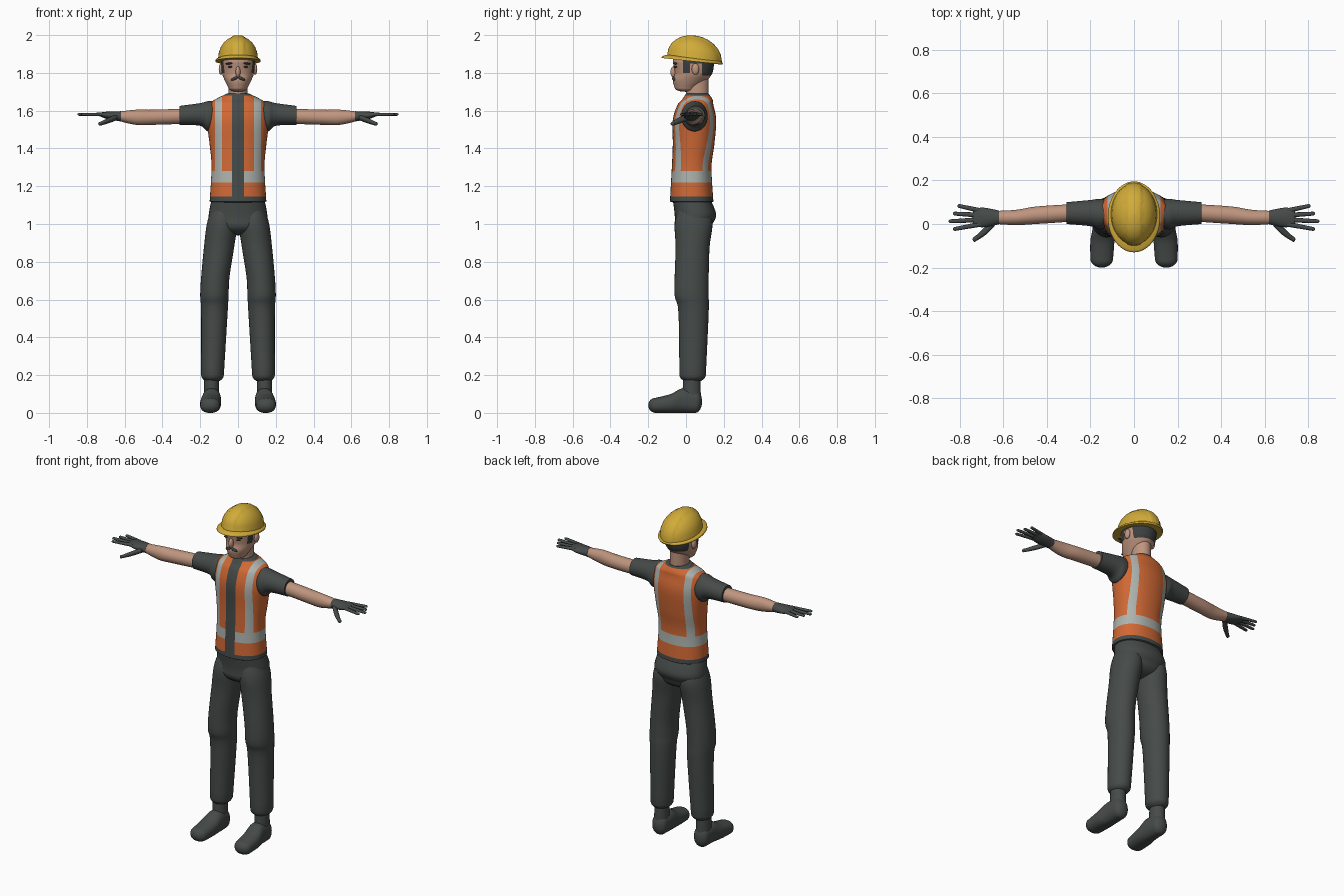
import bpy, bmesh, math
from mathutils import Vector, Matrix

cube = bpy.data.objects.get("Cube")
if cube:
    bpy.data.objects.remove(cube, do_unlink=True)


def material(name, red, green, blue):
    mat = bpy.data.materials.new(name)
    mat.use_nodes = True
    colour = (red, green, blue, 1)
    mat.diffuse_color = colour
    mat.node_tree.nodes["Principled BSDF"].inputs["Base Color"].default_value = colour
    return mat


YELLOW = material("helmet yellow", .64, .41, .04)
ORANGE = material("vest orange", .64, .14, .035)
SILVER = material("reflective grey", .42, .45, .42)
CLOTH = material("charcoal cloth", .06, .07, .065)
SKIN = material("skin", .52, .3, .21)
HAIR = material("dark hair", .045, .05, .05)
made = []


def finish(name, bm, mats, rule=None):
    """Turn the bmesh into an object and colour its faces by the rule."""
    bmesh.ops.recalc_face_normals(bm, faces=bm.faces[:])
    if rule:
        for face in bm.faces:
            face.material_index = rule(face.calc_center_median())
    mesh = bpy.data.meshes.new(name)
    bm.to_mesh(mesh)
    bm.free()
    for mat in mats:
        mesh.materials.append(mat)
    ob = bpy.data.objects.new(name, mesh)
    bpy.context.collection.objects.link(ob)
    made.append(ob)


def smooth_rows(rows, steps=5):
    """Catmull-Rom interpolation of the cross-section rows."""
    last = len(rows) - 1
    out = []
    for i in range(last):
        before, start, end, after = (rows[max(0, min(last, i + k))] for k in (-1, 0, 1, 2))
        for step in range(steps):
            t = step / steps
            bend_in = (end - before) / 2
            bend_out = (after - start) / 2
            delta = end - start
            curve = (bend_in + bend_out - 2 * delta) * t + 3 * delta - 2 * bend_in - bend_out
            out.append(start + bend_in * t + curve * t * t)
    return out + [rows[last]]


def rounded_end(row, reach, steps=6):
    """Rows that close an end with a quarter ellipse."""
    out = []
    for step in range(1, steps + 1):
        angle = math.pi / 2 * step / steps
        new = row.copy()
        new[0] += reach * math.sin(angle)
        new[3] *= math.cos(angle)
        new[4] *= math.cos(angle)
        out.append(new)
    return out


def loft(name, axis, rows, mats, side=1, seg=32, power=2.0, ends=(0, 0),
         cuts=(), rule=None, shape=None):
    """Rows: position on axis, centre (two values, or one if x is zero), two radii."""
    rows = [Vector(r if len(r) == 5 else (r[0], 0, *r[1:])) for r in rows]
    heading = math.copysign(1, rows[-1][0] - rows[0][0])
    rows = smooth_rows(rows)
    if ends[0]:
        rows = rounded_end(rows[0], -heading * ends[0])[::-1] + rows
    if ends[1]:
        rows += rounded_end(rows[-1], heading * ends[1])
    bm = bmesh.new()
    rings = []
    for along, a, b, radius_a, radius_b in rows:
        ring = []
        for k in range(seg):
            angle = math.tau * k / seg
            c, s = math.cos(angle), math.sin(angle)
            u = a + max(radius_a, .001) * math.copysign(abs(c) ** (2 / power), c)
            v = b + max(radius_b, .001) * math.copysign(abs(s) ** (2 / power), s)
            x, y, z = {"x": (along, u, v), "y": (u, along, v), "z": (u, v, along)}[axis]
            ring.append(bm.verts.new((x * side, y, max(z, 0))))
        rings.append(ring)
    for low, high in zip(rings, rings[1:]):
        for k in range(seg):
            bm.faces.new((low[k - 1], low[k], high[k], high[k - 1]))
    bm.faces.new(rings[0])
    bm.faces.new(rings[-1])
    for direction, position in cuts:
        normal = Vector([direction == c for c in "xyz"])
        bmesh.ops.bisect_plane(bm, geom=bm.verts[:] + bm.edges[:] + bm.faces[:],
                               plane_co=normal * position, plane_no=normal)
    if shape:
        for vert in bm.verts:
            vert.co = shape(vert.co)
    finish(name, bm, mats, rule)


def blob(name, loc, size, mat, turn=0):
    bm = bmesh.new()
    bmesh.ops.create_uvsphere(bm, u_segments=16, v_segments=10, radius=1)
    bm.transform(Matrix.Translation(loc) @ Matrix.Rotation(turn, 4, "Y") @ Matrix.Diagonal((*size, 1)))
    finish(name, bm, [mat])


# Torso: shirt and vest with reflective stripes
HEM, BELT_LOW, BELT_TOP, COLLAR = 1.145, 1.22, 1.28, 1.68
OPENING, STRIPE_IN, STRIPE_OUT, SIDE_SEAM = .032, .085, .122, .03


def vest_rule(c):
    if not HEM < c.z < COLLAR or (abs(c.x) < OPENING and c.y < SIDE_SEAM):
        return 0
    on_belt = BELT_LOW < c.z < BELT_TOP
    on_stripe = c.z > BELT_TOP and STRIPE_IN < abs(c.x) < STRIPE_OUT
    return 2 if on_belt or on_stripe else 1


vest_cuts = [("z", level) for level in (HEM, BELT_LOW, BELT_TOP, COLLAR)] + [("y", SIDE_SEAM)]
for edge in (OPENING, STRIPE_IN, STRIPE_OUT):
    vest_cuts += [("x", edge), ("x", -edge)]
loft("vest_torso", "z", [
    (1.12, .03, .15, .115), (1.3, .03, .14, .105), (1.42, .04, .15, .11), (1.55, .045, .165, .115),
    (1.63, .05, .155, .095), (1.66, .06, .12, .08), (1.69, .06, .06, .06)],
    [CLOTH, ORANGE, SILVER], seg=48, power=2.2, ends=(.01, 0), cuts=vest_cuts, rule=vest_rule)

# Seat of the trousers
loft("trouser_hips", "z", [(1.13, .03, .14, .1), (1.05, .05, .155, .11), (1, .04, .15, .1)],
     [CLOTH], power=2.2, ends=(0, .06))

# Head with painted hair, then neck and nose
NAPE, BURN_FRONT, BURN_BACK = .085, -.015, .02
HAIR_LOW, BURN_LOW, HAIRLINE = 1.785, 1.8, 1.85


def hair_rule(c):
    back = c.y > NAPE and c.z > HAIR_LOW
    sideburn = BURN_FRONT < c.y < BURN_BACK and c.z > BURN_LOW and abs(c.x) > OPENING
    return int(back or sideburn or (c.y > BURN_BACK and c.z > HAIRLINE))


loft("head", "z", [(1.72, 0, .05, .06), (1.76, .02, .07, .09), (1.8, .04, .085, .1), (1.86, .04, .09, .11)],
     [SKIN, HAIR], seg=40, ends=(.02, .06), rule=hair_rule,
     cuts=[("y", p) for p in (NAPE, BURN_FRONT, BURN_BACK)]
     + [("z", p) for p in (HAIR_LOW, BURN_LOW, HAIRLINE)])
loft("neck", "z", [(1.66, .06, .05, .06), (1.8, .06, .05, .06)], [SKIN])
blob("nose", (0, -.065, 1.805), (.013, .018, .03), SKIN)

# Hard hat: tilted dome with a raised centre band, and a brim
BAND = .03


def tilt(co):
    return Vector((co.x, co.y, co.z - (co.y - .04) / 9))


def band(co):
    if abs(co.x) < BAND * 1.1:
        middle = Vector((0, .04, 1.86))
        raised = middle + (co - middle) * 1.03
        co = Vector((co.x, raised.y, raised.z))
    return tilt(co)


band_cuts = [("x", s * BAND * wide) for s in (-1, 1) for wide in (1, 1.3)]
loft("helmet_dome", "z", [(1.86, .04, .11, .145), (1.88, .045, .105, .14)], [YELLOW],
     seg=48, ends=(0, .115), cuts=band_cuts, shape=band)
loft("helmet_brim", "z", [(1.86, .03, .12, .16), (1.87, .035, .118, .16), (1.88, .04, .1, .14)],
     [YELLOW], seg=48, shape=tilt)

# Paired parts, from the face down to the boots
for label, s in (("left", 1), ("right", -1)):
    def pair(name, axis, rows, mat=CLOTH, **options):
        loft(label + "_" + name, axis, rows, [mat], side=s, **options)

    blob(label + "_ear", (s * .09, .05, 1.82), (.012, .02, .03), SKIN)
    blob(label + "_eyebrow", (s * .045, -.056, 1.85), (.022, .01, .005), HAIR, s * .1)
    blob(label + "_eye", (s * .042, -.056, 1.832), (.012, .01, .005), HAIR)
    blob(label + "_moustache", (s * .017, -.062, 1.77), (.022, .012, .008), HAIR, s * .4)

    # Arm
    pair("sleeve", "x", [(.11, .05, 1.58, .06, .07), (.16, .045, 1.57, .07, .08),
                         (.2, .05, 1.58, .06, .06), (.31, .05, 1.575, .05, .05)])
    pair("forearm", "x", [(.3, .05, 1.57, .04, .04), (.45, .04, 1.565, .04, .04),
                          (.54, .03, 1.565, .035, .04), (.63, .03, 1.57, .03, .025)], SKIN)

    # Glove with fanned fingers
    pair("glove_palm", "x", [(.62, .03, 1.57, .032, .027), (.69, .03, 1.575, .045, .02),
                             (.73, .03, 1.58, .04, .01)], ends=(0, .01))
    for fan, finger in zip((-1.5, -.5, .5, 1.5), ("index", "middle", "ring", "little")):
        tip = .84 - abs(fan + .5) / 50
        pair(finger + "_finger", "x", [(.7, .03 + fan * .02, 1.58, .012, .01),
                                       (tip, .03 + fan * .035, 1.58, .009, .007)],
             seg=12, ends=(0, .01))
    pair("thumb", "x", [(.64, .01, 1.565, .02, .015), (.68, -.03, 1.55, .02, .015),
                        (.73, -.07, 1.53, .012, .01)], seg=12, ends=(0, .01))

    # Trouser leg with a gathered cuff
    pair("trouser_leg", "z", [
        (1.08, .08, .04, .06, .08), (1, .085, .04, .08, .1), (.88, .1, .035, .08, .09),
        (.72, .12, .03, .075, .09), (.62, .125, .03, .075, .09), (.53, .125, .04, .07, .08),
        (.2, .135, .035, .06, .07)], ends=(0, .04))

    # Boot
    pair("boot_ankle", "z", [(.05, .14, .03, .04, .05), (.2, .14, .03, .04, .045)])
    pair("boot_foot", "y", [(-.16, .148, .04, .052, .04), (-.08, .145, .05, .055, .05),
                            (-.02, .14, .065, .05, .065), (.05, .14, .06, .045, .06)],
         power=2.3, ends=(.04, .035))

# Smooth shading with sharp edges kept
bpy.ops.object.select_all(action="DESELECT")
for ob in made:
    ob.select_set(True)
bpy.context.view_layer.objects.active = made[0]
bpy.ops.object.shade_smooth_by_angle(angle=math.radians(40))
